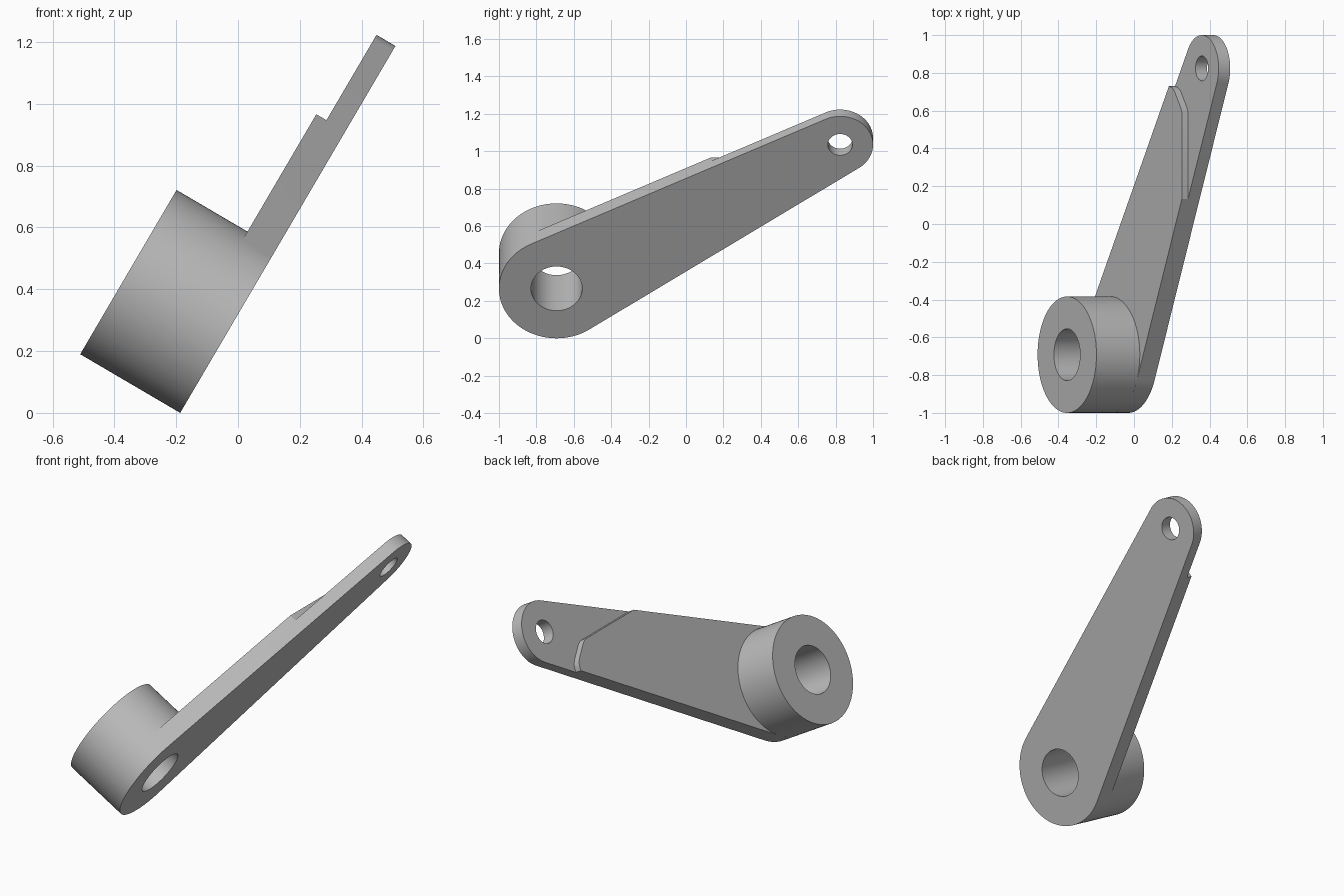
import bpy, bmesh
from math import sin, cos, pi, atan2, asin, hypot, radians
from mathutils import Matrix

cube = bpy.data.objects.get("Cube")
if cube:
    bpy.data.objects.remove(cube, do_unlink=True)

# Lever dimensions in its own plane: u along the tilt, v along y, w is thickness
BIG, BIG_R, BIG_HOLE = (0.308, -0.692), 0.308, 0.137
TIP, TIP_R, TIP_HOLE = (1.2, 0.824), 0.176, 0.066
THIN, THICK, BOSS = 0.071, 0.109, 0.375
STEP_U = 1.056
TILT = radians(30.4)

grey = bpy.data.materials.new("plain grey")
grey.use_nodes = True
grey.diffuse_color = (0.5, 0.5, 0.5, 1)
grey.node_tree.nodes["Principled BSDF"].inputs["Base Color"].default_value = (0.5, 0.5, 0.5, 1)


def arc(centre, radius, start, end, count=64):
    return [(centre[0] + radius * cos(start + (end - start) * i / count),
             centre[1] + radius * sin(start + (end - start) * i / count))
            for i in range(count + 1)]


def slab(name, outline, low, high):
    """Extrude a flat outline between two thickness levels."""
    bm = bmesh.new()
    face = bm.faces.new([bm.verts.new((u, v, low)) for u, v in outline])
    grown = bmesh.ops.extrude_face_region(bm, geom=[face])["geom"]
    bmesh.ops.translate(bm, vec=(0, 0, high - low),
                        verts=[g for g in grown if isinstance(g, bmesh.types.BMVert)])
    bmesh.ops.recalc_face_normals(bm, faces=bm.faces)
    mesh = bpy.data.meshes.new(name)
    bm.to_mesh(mesh)
    bm.free()
    mesh.materials.append(grey)
    obj = bpy.data.objects.new(name, mesh)
    bpy.context.collection.objects.link(obj)
    return obj


def disc(name, centre, radius, low, high):
    return slab(name, arc(centre, radius, 0, 2 * pi, 96)[:-1], low, high)


def combine(target, other, operation):
    mod = target.modifiers.new(operation, 'BOOLEAN')
    mod.operation, mod.solver, mod.object = operation, 'EXACT', other
    bpy.context.view_layer.objects.active = target
    bpy.ops.object.modifier_apply(modifier=mod.name)
    bpy.data.objects.remove(other, do_unlink=True)


# Tangent directions shared by both rounded ends
du, dv = TIP[0] - BIG[0], TIP[1] - BIG[1]
axis = atan2(dv, du)
spread = pi / 2 - asin((BIG_R - TIP_R) / hypot(du, dv))
left, right = axis + spread, axis - spread
big_arc = arc(BIG, BIG_R, left, right + 2 * pi)


def edge_v(angle, u):
    """Position along y where a straight arm edge reaches u."""
    pu, pv = TIP[0] + TIP_R * cos(angle), TIP[1] + TIP_R * sin(angle)
    return pv - (u - pu) * cos(angle) / sin(angle)


# Arm plate, thickened part with a stepped end, and boss
arm = slab("lever_arm", big_arc + arc(TIP, TIP_R, right, left), 0, THIN)
step = [(STEP_U, edge_v(right, STEP_U)), (STEP_U, 0.59), (1.045, 0.615),
        (0.985, 0.695), (0.965, 0.715), (0.945, 0.724), (0.92, edge_v(left, 0.92))]
pad = slab("thick_part", big_arc + step, THIN / 2, THICK)
boss = disc("boss", BIG, BIG_R, THIN / 2, BOSS)
combine(arm, pad, 'UNION')
combine(arm, boss, 'UNION')

# Through holes
combine(arm, disc("big_hole", BIG, BIG_HOLE, -0.1, 0.5), 'DIFFERENCE')
combine(arm, disc("tip_hole", TIP, TIP_HOLE, -0.1, 0.5), 'DIFFERENCE')

# Tilt the finished lever into place
s, c = sin(TILT), cos(TILT)
arm.data.transform(Matrix(((s, 0, -c, -0.187), (0, 1, 0, 0), (c, 0, s, 0), (0, 0, 0, 1))))
bpy.ops.object.select_all(action='DESELECT')
arm.select_set(True)
bpy.context.view_layer.objects.active = arm
bpy.ops.object.shade_smooth_by_angle(angle=radians(25))
